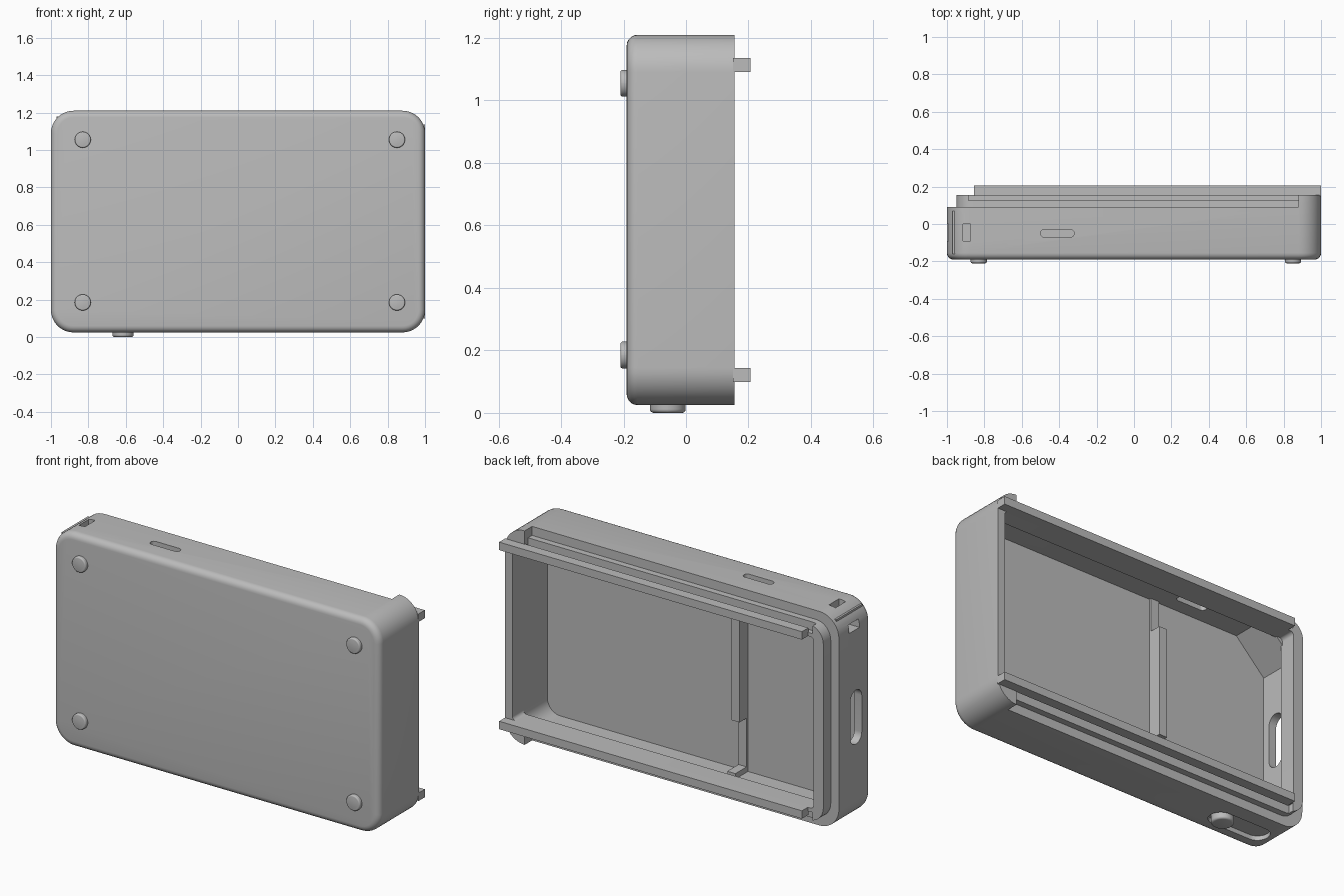
import bpy, bmesh
from math import sin, cos, pi

cube = bpy.data.objects.get("Cube")
if cube:
    bpy.data.objects.remove(cube, do_unlink=True)

grey = bpy.data.materials.new("plain grey")
grey.use_nodes = True
grey.diffuse_color = (0.5, 0.5, 0.5, 1)
grey.node_tree.nodes["Principled BSDF"].inputs["Base Color"].default_value = (0.5, 0.5, 0.5, 1)

PLACE = {"X": lambda u, v, t: (t, u, v),
         "Y": lambda u, v, t: (u, t, v),
         "Z": lambda u, v, t: (u, v, t)}


def rounded(u0, u1, v0, v1, r, n=10):
    """Outline of a rectangle with rounded corners."""
    if r == 0:
        return [(u0, v0), (u1, v0), (u1, v1), (u0, v1)]
    centres = [(u1 - r, v1 - r), (u0 + r, v1 - r), (u0 + r, v0 + r), (u1 - r, v0 + r)]
    pts = []
    for k, (cu, cv) in enumerate(centres):
        for i in range(n + 1):
            a = (k + i / n) * pi / 2
            p = (cu + r * cos(a), cv + r * sin(a))
            if not pts or abs(p[0] - pts[-1][0]) + abs(p[1] - pts[-1][1]) > 1e-5:
                pts.append(p)
    if abs(pts[0][0] - pts[-1][0]) + abs(pts[0][1] - pts[-1][1]) < 1e-5:
        pts.pop()
    return pts


def prism(name, outline, t0, t1, axis="Y", bevel=0):
    """Extrude an outline along an axis; bevel rounds the rim at t0."""
    bm = bmesh.new()
    low = [bm.verts.new(PLACE[axis](u, v, t0)) for u, v in outline]
    high = [bm.verts.new(PLACE[axis](u, v, t1)) for u, v in outline]
    cap = bm.faces.new(low)
    bm.faces.new(high)
    for i in range(len(low)):
        j = (i + 1) % len(low)
        bm.faces.new((low[i], low[j], high[j], high[i]))
    bmesh.ops.recalc_face_normals(bm, faces=bm.faces)
    if bevel:
        bmesh.ops.bevel(bm, geom=list(cap.edges), offset=bevel, segments=5,
                        profile=0.5, affect="EDGES")
    mesh = bpy.data.meshes.new(name)
    bm.to_mesh(mesh)
    bm.free()
    mesh.materials.append(grey)
    obj = bpy.data.objects.new(name, mesh)
    bpy.context.collection.objects.link(obj)
    return obj


def box(name, x0, x1, y0, y1, z0, z1):
    return prism(name, rounded(x0, x1, z0, z1, 0), y0, y1)


def combine(target, other, operation="DIFFERENCE"):
    mod = target.modifiers.new("cut", "BOOLEAN")
    mod.operation = operation
    mod.solver = "EXACT"
    mod.object = other
    bpy.context.view_layer.objects.active = target
    bpy.ops.object.modifier_apply(modifier=mod.name)
    bpy.data.objects.remove(other, do_unlink=True)


def smooth(obj):
    bpy.ops.object.select_all(action="DESELECT")
    obj.select_set(True)
    bpy.context.view_layer.objects.active = obj
    bpy.ops.object.shade_smooth_by_angle(angle=0.6)


BOTTOM, TOP = 0.025, 1.21
MID = (BOTTOM + TOP) / 2
FLOOR, RIM = -0.15, 0.155

# Outer shell
case = prism("case", rounded(-1, 1, BOTTOM, TOP, 0.12), -0.19, RIM, bevel=0.035)

# Step around the raised lip, stopping short of the closed end
step = box("step_cutter", -1.2, 0.88, 0.09, 0.4, -0.3, 1.5)
lip = prism("lip_keep", rounded(-0.95, 1.4, BOTTOM + 0.05, TOP - 0.05, 0.09), 0, 0.5)
combine(step, lip)
combine(case, step)

# Cavity, then the narrower opening through the lip
combine(case, prism("cavity", rounded(-0.955, 0.955, BOTTOM + 0.045, TOP - 0.045, 0.08),
                    FLOOR, 0.06))
combine(case, prism("opening", rounded(-0.89, 0.955, 0.143, 1.092, 0.02), 0.0, 0.4))

# Sliding grooves behind the rails, top and bottom
for side in (1, -1):
    z0, z1 = sorted((MID + side * 0.495, MID + side * 0.8))
    combine(case, box("groove_cutter", -0.885, 0.88, 0.125, 0.4, z0, z1))

# Corner block for the cord tunnel
combine(case, prism("corner_block", [(-0.97, 0.975), (-0.765, 1.18), (-0.97, 1.18)],
                    FLOOR - 0.01, 0.07), "UNION")
combine(case, box("tunnel_down", -0.915, -0.875, -0.09, 0.0, 1.085, 1.4))
combine(case, box("tunnel_side", -1.2, -0.88, -0.09, 0.0, 1.085, 1.13))

# Port in the end wall and slot in the top wall
combine(case, prism("port_cutter", rounded(-0.11, -0.01, 0.45, 0.75, 0.0499), -1.2, -0.92, "X"))
combine(case, prism("slot_cutter", rounded(-0.5, -0.32, -0.07, -0.03, 0.0199), 1.1, 1.4, "Z"))

# Recess for the push button
combine(case, prism("button_recess", rounded(-0.9, -0.54, -0.12, 0.005, 0.062), -0.1, 0.05, "Z"))
smooth(case)

# Retaining rails
for side, label in ((1, "top"), (-1, "bottom")):
    z0, z1 = sorted((MID + side * 0.474, MID + side * 0.518))
    box(label + "_rail", -0.855, 1, RIM - 0.004, 0.207, z0, z1)

# Inner divider: low strip, tall rib and foot
box("divider_strip", -0.275, -0.225, FLOOR - 0.01, -0.138, 0.06, 1.17)
box("divider_rib", -0.275, -0.225, FLOOR - 0.01, -0.075, 0.37, 0.98)
box("divider_foot", -0.275, -0.225, FLOOR - 0.01, -0.04, 0.06, 0.1)

# Button
smooth(prism("push_button", rounded(-0.672, -0.558, -0.115, -0.001, 0.0569),
             0, 0.06, "Z", bevel=0.012))

# Round feet
for x in (-0.83, 0.85):
    for z in (0.185, 1.055):
        smooth(prism("foot", rounded(x - 0.043, x + 0.043, z - 0.043, z + 0.043, 0.0429),
                     -0.21, -0.18, bevel=0.008))
